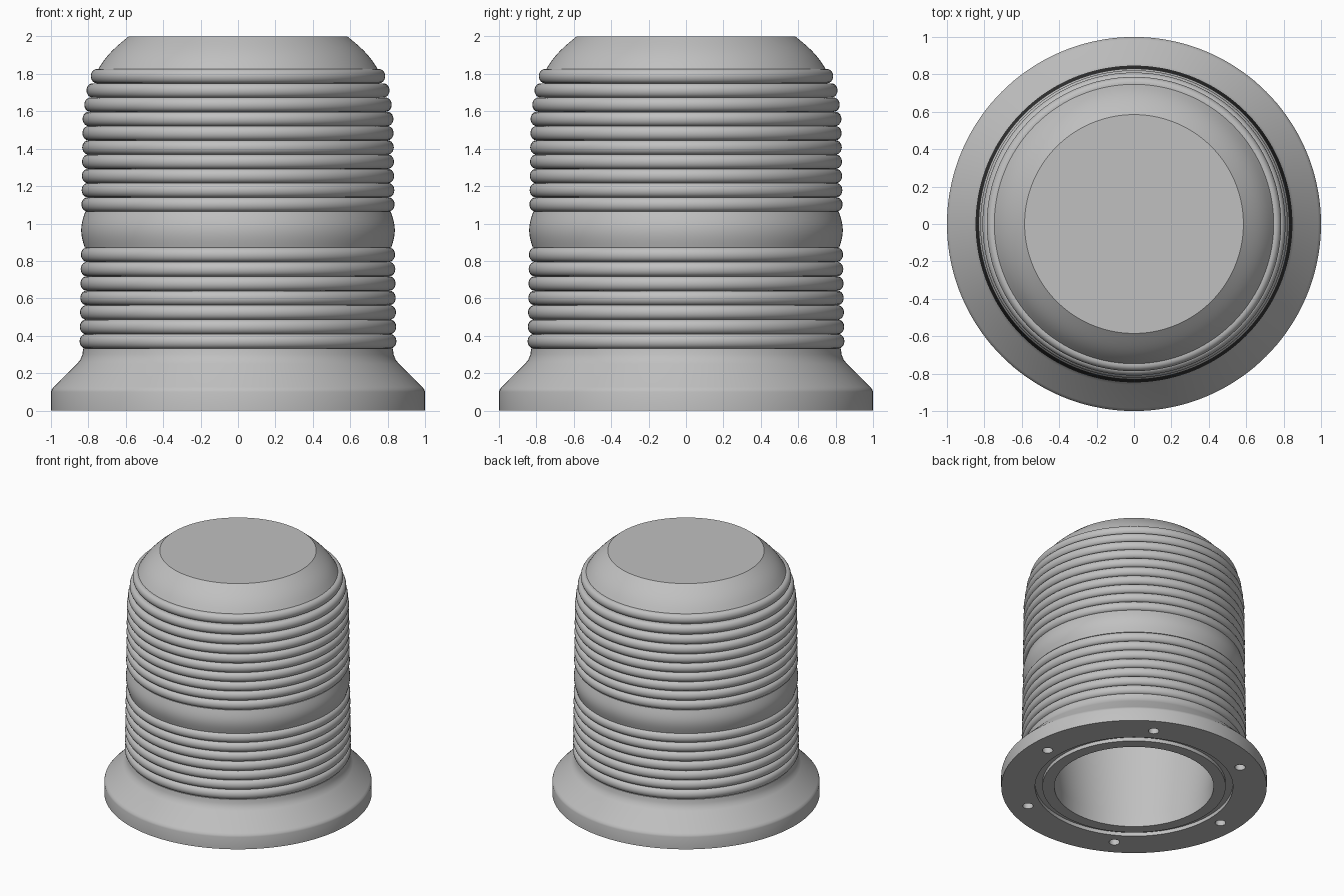
import bpy, bmesh, math

cube = bpy.data.objects.get("Cube")
if cube:
    bpy.data.objects.remove(cube, do_unlink=True)

SEGMENTS = 144

# One neutral grey for the whole part
grey = bpy.data.materials.new("neutral_grey")
grey.use_nodes = True
colour = (0.53, 0.53, 0.53, 1)
grey.diffuse_color = colour
grey.node_tree.nodes["Principled BSDF"].inputs["Base Color"].default_value = colour


def ribs(z_low, z_high, radii, depth=0.032, steps=10):
    """Stack of rounded ribs as (radius, z) points, one per outer radius."""
    pitch = (z_high - z_low) / len(radii)
    points = []
    for i, r in enumerate(radii):
        middle = z_low + pitch * (i + 0.5)
        for s in range(steps + 1):
            a = math.pi * (s / steps - 0.5)
            points.append((r - depth + depth * math.cos(a),
                           middle + pitch / 2 * math.sin(a)))
    return points


def bulge(z_low, z_high, r_low, r_high, swell, steps=10):
    """Gently convex span between two radii."""
    points = []
    for s in range(steps + 1):
        t = s / steps
        points.append((r_low + (r_high - r_low) * t + swell * math.sin(math.pi * t),
                       z_low + (z_high - z_low) * t))
    return points


# Hollow inside, from the closed top down to the mouth
profile = [(0, 1.85), (0.55, 1.85), (0.68, 1.7), (0.72, 1.0), (0.6, 0.11), (0.6, 0)]
# Underside with its seal groove
profile += [(0.69, 0), (0.69, 0.03), (0.745, 0.03), (0.745, 0)]
# Flared flange and neck
profile += [(1, 0), (1, 0.1), (0.996, 0.113), (0.985, 0.126), (0.86, 0.25),
            (0.843, 0.272), (0.832, 0.3), (0.828, 0.332)]
# Lower ribs, plain band, upper ribs
profile += ribs(0.332, 0.872, [0.847 - 0.0012 * i for i in range(7)])
profile += bulge(0.872, 1.064, 0.82, 0.817, 0.02)
profile += ribs(1.064, 1.826, [0.837, 0.836, 0.835, 0.834, 0.833, 0.832,
                               0.831, 0.822, 0.81, 0.787])
# Domed shoulder and flat crown
profile += bulge(1.826, 2.0, 0.747, 0.585, 0.017)
profile += [(0, 2.0)]


def finish(name, bm):
    mesh = bpy.data.meshes.new(name)
    bmesh.ops.recalc_face_normals(bm, faces=bm.faces)
    bm.to_mesh(mesh)
    bm.free()
    mesh.materials.append(grey)
    obj = bpy.data.objects.new(name, mesh)
    bpy.context.collection.objects.link(obj)
    return obj


# Turned housing
bm = bmesh.new()
verts = [bm.verts.new((r, 0, z)) for r, z in profile]
edges = [bm.edges.new(pair) for pair in zip(verts, verts[1:])]
bmesh.ops.spin(bm, geom=verts + edges, cent=(0, 0, 0), axis=(0, 0, 1),
               angle=math.tau, steps=SEGMENTS, use_duplicate=False)
bmesh.ops.remove_doubles(bm, verts=bm.verts, dist=0.0005)
housing = finish("housing", bm)

# Six blind screw holes under the flange
bm = bmesh.new()
for i in range(6):
    a = math.tau * i / 6
    hole = bmesh.ops.create_cone(bm, cap_ends=True, segments=24, radius1=0.04,
                                 radius2=0.04, depth=0.16)
    bmesh.ops.translate(bm, verts=hole["verts"],
                        vec=(0.85 * math.cos(a), 0.85 * math.sin(a), 0))
cutter = finish("screw_hole_cutter", bm)
cutter.hide_render = True

cut = housing.modifiers.new("screw_holes", "BOOLEAN")
cut.operation = "DIFFERENCE"
cut.solver = "EXACT"
cut.object = cutter
bpy.context.view_layer.objects.active = housing
housing.select_set(True)
cutter.select_set(False)
bpy.ops.object.modifier_apply(modifier=cut.name)
bpy.data.objects.remove(cutter, do_unlink=True)

# Smooth turned surfaces with crisp rib valleys
bpy.ops.object.shade_smooth_by_angle(angle=math.radians(32))
